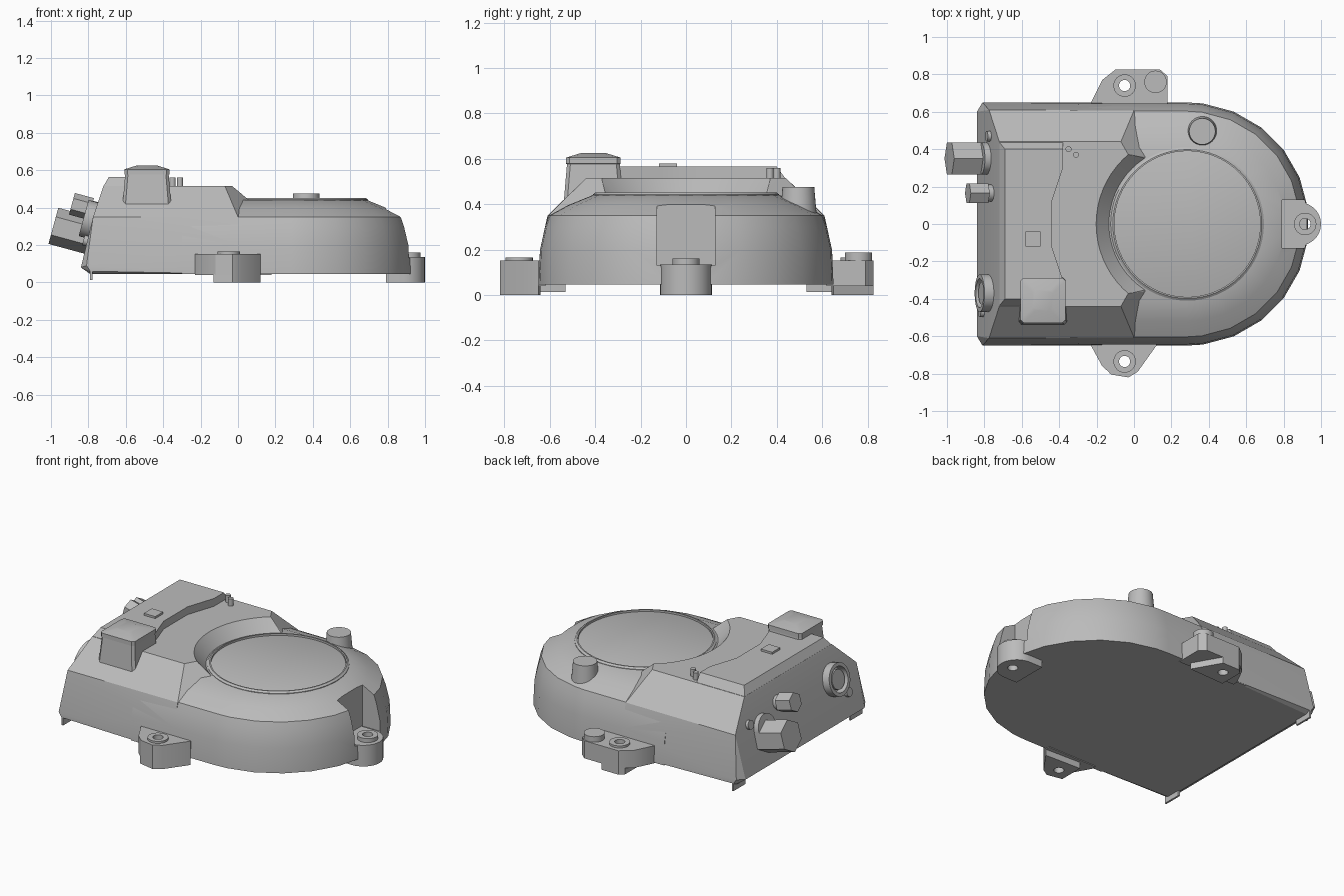
import bpy, bmesh, math
from mathutils import Vector

cube = bpy.data.objects.get("Cube")
if cube:
    bpy.data.objects.remove(cube)

grey = bpy.data.materials.new("plain grey")
grey.use_nodes = True
grey.diffuse_color = (0.5, 0.5, 0.5, 1)
grey.node_tree.nodes["Principled BSDF"].inputs["Base Color"].default_value = (0.5, 0.5, 0.5, 1)


def finish(name, bm, angle=28):
    bmesh.ops.recalc_face_normals(bm, faces=bm.faces)
    mesh = bpy.data.meshes.new(name)
    bm.to_mesh(mesh)
    bm.free()
    mesh.materials.append(grey)
    ob = bpy.data.objects.new(name, mesh)
    bpy.context.collection.objects.link(ob)
    smooth(ob, angle)
    return ob


def smooth(ob, angle=28):
    bpy.ops.object.select_all(action='DESELECT')
    ob.select_set(True)
    bpy.context.view_layer.objects.active = ob
    bpy.ops.object.shade_smooth_by_angle(angle=math.radians(angle))


def loft(name, rings, closed=False):
    """Skin rings of equal length; cap the ends, or close the loop."""
    bm = bmesh.new()
    rows = [[bm.verts.new(p) for p in ring] for ring in rings]
    pairs = list(zip(rows, rows[1:])) + ([(rows[-1], rows[0])] if closed else [])
    for a, b in pairs:
        for i in range(len(a)):
            j = (i + 1) % len(a)
            bm.faces.new((a[i], a[j], b[j], b[i]))
    if not closed:
        bm.faces.new(rows[0])
        bm.faces.new(rows[-1])
    return finish(name, bm)


def prism(name, outline, z0, z1):
    return loft(name, [[(x, y, z) for x, y in outline] for z in (z0, z1)])


def hull(name, points):
    bm = bmesh.new()
    for p in points:
        bm.verts.new(p)
    bmesh.ops.convex_hull(bm, input=bm.verts)
    bmesh.ops.dissolve_limit(bm, angle_limit=0.02, verts=bm.verts, edges=bm.edges)
    return finish(name, bm, 15)


def turned(name, origin, axis, profile, sides=32, closed=False):
    """Revolve (radius, distance) pairs about an axis."""
    n = Vector(axis).normalized()
    v = Vector((0, 1, 0)) if abs(n.y) < 0.9 else Vector((1, 0, 0))
    u = v.cross(n)
    rings = []
    for r, d in profile:
        ring = []
        for i in range(sides):
            a = math.tau * i / sides
            ring.append(Vector(origin) + n * d + (u * math.cos(a) + v * math.sin(a)) * r)
        rings.append(ring)
    return loft(name, rings, closed)


def post(name, x, y, r, z0, z1, sides=32):
    return turned(name, (x, y, 0), (0, 0, 1), [(r, z0), (r, z1)], sides)


def box(name, lo, hi):
    (x0, y0, z0), (x1, y1, z1) = lo, hi
    return prism(name, [(x0, y0), (x1, y0), (x1, y1), (x0, y1)], z0, z1)


def cut(ob, cutter):
    cutter.hide_render = True
    mod = ob.modifiers.new("cut", 'BOOLEAN')
    mod.operation, mod.object, mod.solver = 'DIFFERENCE', cutter, 'EXACT'
    bpy.context.view_layer.objects.active = ob
    bpy.ops.object.modifier_apply(modifier=mod.name)
    bpy.data.objects.remove(cutter)
    smooth(ob)


# Rounded housing
CX = 0.285
def d_ring(r, z):
    pts = [(CX + r * math.cos(math.radians(a)), r * math.sin(math.radians(a)), z)
           for a in [-82.5 + 15 * i for i in range(12)]]
    return [(-0.3, -r, z), (CX, -r, z)] + pts + [(CX, r, z), (-0.3, r, z)]

housing = loft("round_housing", [d_ring(r, z) for r, z in (
    (0.65, 0.045), (0.643, 0.2), (0.62, 0.3), (0.603, 0.35), (0.52, 0.395), (0.41, 0.44))])
cut(housing, box("notch_cutter", (0.79, -0.128, 0.13), (1.1, 0.128, 0.6)))

# Flat-sided rear housing with a conical cut around the disc
pts = []
for s in (-1, 1):
    pts += [(x, s * y, z) for x, y, z in (
        (-0.79, 0.62, 0.045), (-0.79, 0.65, 0.06), (-0.81, 0.65, 0.09), (-0.84, 0.6, 0.08),
        (-0.775, 0.61, 0.35), (-0.745, 0.58, 0.38), (-0.72, 0.44, 0.515),
        (0, 0.65, 0.045), (0, 0.643, 0.2), (0, 0.607, 0.35),
        (-0.07, 0.44, 0.515), (-0.03, 0.37, 0.515), (0.07, 0.36, 0.43))]
deck = hull("rear_housing", pts)
cut(deck, turned("cone_cutter", (CX, 0, 0), (0, 0, 1), [(0.41, 0.43), (0.565, 0.6)], 64))

# Raised deck panel with a stepped edge
step = ((-0.38, 0.3), (-0.44, 0.12))
def panel_ring(x, y, z):
    edge = [(-0.38, y)] + list(step)
    half = [(x, y)] + edge
    return [(a, b, z) for a, b in half] + [(a, -b, z) for a, b in reversed(half)]
loft("raised_panel", [panel_ring(-0.722, 0.44, 0.51), panel_ring(-0.69, 0.4, 0.565)])

# Recessed disc and its thin rim
turned("disc_rim", (CX, 0, 0), (0, 0, 1),
       [(0.41, 0.43), (0.41, 0.443), (0.398, 0.452), (0.39, 0.452), (0.39, 0.43)], 64, True)

# Mounting lugs, each with a bored boss
def lug(name, outline, hx, hy, z0, z1, top, foot=None):
    parts = [prism(name, outline, z0, z1), post(name + "_boss", hx, hy, 0.06, z1 - 0.02, top)]
    if foot:
        parts.append(prism(name + "_foot", foot, 0, z0 + 0.005))
    for p in parts:
        cut(p, post("bore_cutter", hx, hy, 0.03, -0.1, 0.3, 24))

front = [(-0.23, -0.62), (-0.23, -0.65), (-0.17, -0.76), (-0.12, -0.805), (-0.03, -0.82),
         (0.02, -0.79), (0.12, -0.65), (0.12, -0.62)]
foot = [(-0.13, -0.64), (-0.13, -0.8), (-0.03, -0.82), (0.02, -0.79), (0.12, -0.65)]
lug("front_lug", front, -0.05, -0.735, 0.04, 0.152, 0.165, foot)
back = [(-0.23, 0.62), (-0.23, 0.65), (-0.17, 0.77), (-0.1, 0.825), (0.14, 0.825),
        (0.18, 0.79), (0.18, 0.62)]
lug("back_lug", back, -0.05, 0.74, 0.04, 0.152, 0.165,
    [(-0.13, 0.64), (-0.13, 0.8), (-0.1, 0.825), (0.02, 0.825), (0.12, 0.65)])
post("back_lug_post", 0.115, 0.76, 0.06, 0.1, 0.187)
side = [(0.885 + 0.115 * math.cos(a), 0.115 * math.sin(a))
        for a in [math.pi * (i / 14 - 0.5) for i in range(15)]]
lug("side_lug", [(0.79, -0.115)] + side + [(0.79, 0.115)], 0.915, 0, 0, 0.135, 0.16)

# Round stud on the shoulder
turned("shoulder_stud", (0.365, 0.495, 0), (0, 0, 1), [(0.08, 0.36), (0.07, 0.475)])

# Square button with a domed cap
def square(h, z, c=0.015):
    k = h - c
    return [(-0.487 + x, -0.408 + y, z) for x, y in (
        (-k, -h), (k, -h), (h, -k), (h, k), (k, h), (-k, h), (-h, k), (-h, -k))]
loft("button_base", [square(0.13, 0.415), square(0.116, 0.58)])
loft("button_cap", [square(0.11, 0.575), square(0.12, 0.578), square(0.12, 0.605), square(0.055, 0.625)])

# Small deck details
box("deck_plate", (-0.58, -0.12, 0.56), (-0.5, -0.04, 0.578))
for x, y in ((-0.35, 0.4), (-0.31, 0.37)):
    post("deck_pin", x, y, 0.016, 0.5, 0.56, 16)

# Connectors standing on the sloped end
N = (-0.965, 0, 0.263)
def on_end(y, z):
    return (-0.84 + 0.27 * (z - 0.08), y, z)

big = on_end(0.35, 0.25)
turned("large_hex", big, N, [(0.1, 0.0), (0.1, 0.2)], 6)
turned("large_hex_collar", on_end(0.35, 0.3), N, [(0.085, -0.03), (0.085, 0.04)])
small = on_end(0.165, 0.385)
turned("small_hex", small, N, [(0.06, 0.03), (0.06, 0.135)], 6)
turned("small_hex_neck", small, N, [(0.045, -0.03), (0.045, 0.05)])
socket = on_end(-0.37, 0.33)
turned("socket_ring", socket, N, [(0.1, -0.03), (0.1, 0.055), (0.078, 0.055), (0.078, -0.03)], 40, True)
turned("socket_core", socket, N, [(0.06, -0.03), (0.06, 0.045)])
for y, z in ((-0.47, 0.22), (0.47, 0.36)):
    turned("end_screw", on_end(y, z), N, [(0.028, -0.02), (0.028, 0.025)], 20)

# Locating tabs under the end corners
for s in (-1, 1):
    y0, y1 = sorted((s * 0.53, s * 0.65))
    box("corner_tab", (-0.79, y0, 0.012), (-0.778, y1, 0.06))
